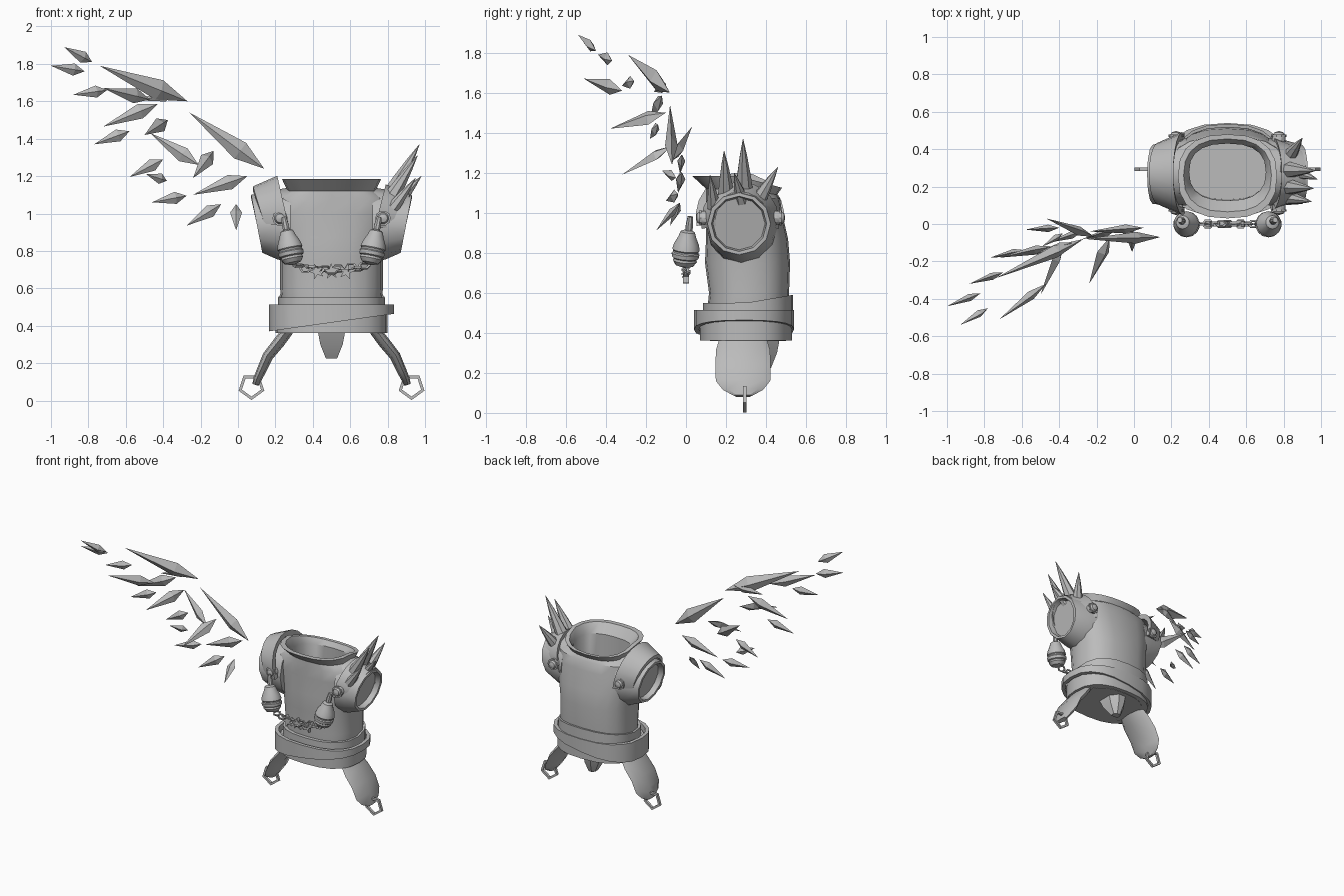
import bpy, bmesh
from math import sin, cos, pi, radians, copysign
from mathutils import Vector, Matrix

if "Cube" in bpy.data.objects:
    bpy.data.objects.remove(bpy.data.objects["Cube"])

grey = bpy.data.materials.new("plain grey")
grey.use_nodes = True
grey.diffuse_color = (0.5, 0.5, 0.5, 1)
grey.node_tree.nodes["Principled BSDF"].inputs["Base Color"].default_value = (0.5, 0.5, 0.5, 1)


def finish(name, bm, angle=35):
    """Turn a bmesh into a shaded object; edges over the angle stay sharp."""
    bmesh.ops.recalc_face_normals(bm, faces=bm.faces)
    for f in bm.faces:
        f.smooth = True
    for e in bm.edges:
        e.smooth = len(e.link_faces) == 2 and e.calc_face_angle(0) < radians(angle)
    me = bpy.data.meshes.new(name)
    bm.to_mesh(me)
    bm.free()
    me.materials.append(grey)
    ob = bpy.data.objects.new(name, me)
    bpy.context.collection.objects.link(ob)
    return ob


def loft(name, rings, closed=False, angle=35):
    """Skin a list of point loops, capped at the ends or closed on itself."""
    bm = bmesh.new()
    loops = [[bm.verts.new(p) for p in r] for r in rings]
    pairs = list(zip(loops, loops[1:]))
    if closed:
        pairs.append((loops[-1], loops[0]))
    else:
        bm.faces.new(loops[0])
        bm.faces.new(loops[-1])
    for a, b in pairs:
        n = len(a)
        for i in range(n):
            j = (i + 1) % n
            bm.faces.new((a[i], a[j], b[j], b[i]))
    return finish(name, bm, angle)


def oval(z, rx, front, back, tilt=0, n=20, power=0.8):
    """Rounded body section; tilt lowers the back."""
    pts = []
    for i in range(n):
        a = 2 * pi * i / n
        c, s = cos(a), sin(a)
        x = copysign(abs(c) ** power, c)
        y = copysign(abs(s) ** power, s)
        pts.append(Vector((0.5 + rx * x, (front + back) / 2 + (back - front) / 2 * y,
                           z - tilt * max(0, y))))
    return pts


def band(name, rx, front, back, low, high, thick=0.025):
    """Belt ring whose lower and upper edge heights depend on position."""
    rings = []
    for t, edge in ((0, low), (0, high), (thick, high), (thick, low)):
        ring = oval(0, rx - t, front + t, back - t)
        for p in ring:
            p.z = edge(p)
        rings.append(ring)
    return loft(name, rings, closed=True)


def lathe(name, profile, origin, axis, n=12):
    """Revolve (radius, height) pairs about an axis."""
    rot = Vector(axis).to_track_quat('Z', 'Y')
    rings = [[Vector(origin) + rot @ Vector((r * cos(2 * pi * i / n), r * sin(2 * pi * i / n), h))
              for i in range(n)] for r, h in profile]
    return loft(name, rings)


def link(name, center, radius, tube, sides, rot, stretch=1):
    """Angular chain link."""
    rings = []
    for i in range(sides):
        a = 2 * pi * i / sides
        ring = []
        for k in range(4):
            b = pi / 4 + pi / 2 * k
            r = radius + tube * cos(b)
            p = Vector((r * cos(a) * stretch, r * sin(a), tube * sin(b)))
            ring.append(Vector(center) + rot @ p)
        rings.append(ring)
    return loft(name, rings, closed=True)


def shard(name, tip, base):
    """Flattened crystal, widest near its base end."""
    tip, base = Vector(tip), Vector(base)
    d = base - tip
    r = 0.02 + 0.065 * d.length
    across = d.cross(Vector((0, 1, 0))).normalized()
    deep = d.cross(across).normalized()
    mid = tip + d * 0.68
    ring = [mid + across * r, mid + deep * r * 0.6, mid - across * r, mid - deep * r * 0.6]
    bm = bmesh.new()
    a, b = bm.verts.new(tip), bm.verts.new(base)
    vs = [bm.verts.new(p) for p in ring]
    for i in range(4):
        bm.faces.new((a, vs[i], vs[i - 1]))
        bm.faces.new((b, vs[i - 1], vs[i]))
    return finish(name, bm, 5)


# Torso shell with flared collar and hollow neck
loft("torso", [
    oval(0.36, 0.245, 0.12, 0.5), oval(0.45, 0.26, 0.1, 0.515), oval(0.6, 0.275, 0.115, 0.515),
    oval(0.75, 0.275, 0.095, 0.52), oval(0.87, 0.295, 0.1, 0.51), oval(1.0, 0.32, 0.1, 0.48),
    oval(1.08, 0.31, 0.1, 0.47, 0.01), oval(1.12, 0.235, 0.1, 0.455, 0.03),
    oval(1.185, 0.265, 0.03, 0.48, 0.06), oval(1.185, 0.235, 0.065, 0.455, 0.06),
    oval(1.12, 0.205, 0.125, 0.43, 0.03), oval(0.5, 0.21, 0.13, 0.45)])

# Layered belt
band("belt_main", 0.335, 0.04, 0.54, lambda p: 0.37 + 0.14 * (p.x - 0.165), lambda p: 0.513)
band("belt_lower", 0.3, 0.07, 0.53, lambda p: 0.362, lambda p: 0.48, 0.05)
band("belt_upper", 0.285, 0.085, 0.535, lambda p: 0.46,
     lambda p: 0.55 + 0.04 * max(0, (p.y - 0.3) / 0.235), 0.03)

# Tapered tail flap
loft("tail_flap", [[Vector((0.5 + sx * w, y + sy * t, z)) for sx, sy in
                    ((-1, -1), (1, -1), (1, 0.3), (0.4, 1), (-0.4, 1), (-1, 0.3))]
                   for z, w, y, t in ((0.38, 0.075, 0.38, 0.09), (0.3, 0.06, 0.39, 0.065),
                                      (0.225, 0.03, 0.4, 0.025))])

for side, label in ((-1, "right"), (1, "left")):
    def at(d, y, z):
        return Vector((0.5 + side * d, y, z))

    # Armhole sleeve with recessed opening
    rings = []
    for d, cy, cz, ry, rz, lean in (
            (0.22, 0.28, 0.94, 0.18, 0.2, 0), (0.3, 0.275, 0.94, 0.175, 0.185, 0.01),
            (0.4, 0.265, 0.945, 0.158, 0.155, 0.03), (0.4, 0.265, 0.945, 0.138, 0.138, 0.03),
            (0.36, 0.265, 0.945, 0.13, 0.13, 0.03)):
        angles = [2 * pi * i / 12 for i in range(12)]
        rings.append([at(d + lean * sin(a), cy + ry * cos(a), cz + rz * sin(a)) for a in angles])
    loft(label + "_sleeve", rings)

    # Shoulder strap arching from front to back
    size, cz = (1, 0.98) if side < 0 else (0.88, 0.96)
    rings = []
    for i in range(13):
        a = radians(-12 + 204 * i / 12)
        drift = 0.05 * (1 - sin(a))
        rings.append([at(d - drift, 0.27 - r * size * cos(a), cz + r * size * sin(a))
                      for d, r in ((0.29, 0.222), (0.42, 0.165), (0.42, 0.14), (0.29, 0.185))])
    loft(label + "_shoulder_strap", rings)

    # Strap studs and rings, front and back
    for end, y, out in (("front", 0.085, -1), ("back", 0.46, 1)):
        lathe(f"{label}_{end}_stud", ((0.036, -0.02), (0.036, 0.01), (0.024, 0.03), (0.005, 0.036)),
              at(0.275, y, 0.975), (0, out, 0), 10)
        link(f"{label}_{end}_stud_ring", at(0.275, y + out * 0.012, 0.975), 0.036, 0.008, 10,
             Matrix.Rotation(pi / 2, 3, 'X'))

    # Hanging egg charm with grooves
    axis = (side * 0.2, 0.1, 1)
    lathe(label + "_charm_neck", ((0.014, 0.07), (0.02, 0.12), (0.014, 0.17)), at(0.222, 0.005, 0.815), axis, 8)
    lathe(label + "_charm", ((0.02, 0.1), (0.036, 0.092), (0.045, 0.065), (0.062, 0.03), (0.069, 0),
                             (0.064, -0.006), (0.064, -0.014), (0.07, -0.02), (0.067, -0.04),
                             (0.058, -0.046), (0.06, -0.058), (0.045, -0.08), (0.01, -0.09)),
          at(0.222, 0, 0.815), axis, 14)

    # Hip plate: wide curved tongue
    path = [(0.235, 0.38, 0.115, 0.035), (0.285, 0.315, 0.135, 0.037), (0.345, 0.24, 0.138, 0.034),
            (0.38, 0.16, 0.136, 0.03), (0.4, 0.115, 0.1, 0.026), (0.41, 0.085, 0.045, 0.02)]
    rings = []
    for i, (d, z, w, t) in enumerate(path):
        p, q = path[max(i - 1, 0)], path[min(i + 1, len(path) - 1)]
        nrm = Vector((q[1] - p[1], p[0] - q[0])).normalized()
        rings.append([at(d + nrm.x * t * s, 0.285 + w * u, z + nrm.y * t * s) for u, s in
                      ((-1, 0), (-0.75, 0.7), (0, 1), (0.75, 0.7), (1, 0), (0.75, -0.5), (0, -0.7), (-0.75, -0.5))])
    loft(label + "_hip_plate", rings)

    # Five-sided ring at the hip plate's end
    turn = Matrix.Rotation(pi / 2, 3, 'X') @ Matrix.Rotation(-pi / 2, 3, 'Z')
    link(label + "_hip_ring", at(0.428, 0.293, 0.075), 0.063, 0.013, 5, turn)

# Chest chain: alternating links and small star spikes
for i in range(11):
    x = 0.325 + 0.035 * i
    z = 0.695 + 0.02 * abs(i - 5) / 5 + 0.006 * (-1) ** i
    rot = Matrix.Rotation(radians(20 + 75 * i), 3, 'X')
    link(f"chain_link_{i}", (x, 0, z), 0.021, 0.007, 6, rot, 1.3)
for i, x in enumerate((0.42, 0.5, 0.58)):
    pts = []
    for y in (-0.014, 0.014):
        pts.append([Vector((x + r * cos(a), y, 0.69 + r * sin(a))) for r, a in
                    ((0.045 if k % 2 else 0.018, pi * k / 5 + i) for k in range(10))])
    loft(f"chain_star_{i}", pts)

# Spikes on the left shoulder
spikes = [((0.81, 0.2, 1.07), (0.96, 0.19, 1.31), 0.045), ((0.8, 0.29, 1.07), (0.97, 0.285, 1.37), 0.05),
          ((0.83, 0.36, 1.06), (0.9, 0.46, 1.23), 0.04), ((0.83, 0.14, 1.03), (0.95, 0.12, 1.19), 0.035),
          ((0.86, 0.28, 1.06), (0.98, 0.24, 1.2), 0.035)]
for i, (base, tip, r) in enumerate(spikes):
    axis = Vector(tip) - Vector(base)
    h = axis.length
    lathe(f"shoulder_spike_{i}", ((r, 0), (r * 0.75, h * 0.35), (r * 0.4, h * 0.7), (0.001, h)), base, axis, 7)

# Floating wing of crystal shards: tip and base points
wing = [
    ((-.26, -.08, 1.54), (.14, -.07, 1.24)), ((-.74, -.29, 1.79), (-.27, -.08, 1.6)),
    ((-.93, -.54, 1.89), (-.78, -.45, 1.81)), ((-1, -.44, 1.79), (-.82, -.37, 1.76)),
    ((-.88, -.32, 1.635), (-.7, -.26, 1.66)), ((-.72, -.51, 1.67), (-.47, -.32, 1.61)),
    ((-.53, -.16, 1.605), (-.33, -.1, 1.645)), ((-.72, -.18, 1.465), (-.43, -.12, 1.585)),
    ((-.77, -.18, 1.37), (-.58, -.14, 1.44)), ((-.5, -.38, 1.42), (-.375, -.1, 1.5)),
    ((-.47, .03, 1.43), (-.21, -.07, 1.26)), ((-.24, -.32, 1.19), (-.13, -.07, 1.335)),
    ((-.58, -.03, 1.195), (-.4, -.02, 1.29)), ((-.49, -.12, 1.21), (-.38, -.05, 1.175)),
    ((-.46, -.1, 1.06), (-.275, -.04, 1.095)), ((-.24, -.04, 1.1), (.05, -.02, 1.2)),
    ((-.275, -.08, .935), (-.09, -.03, 1.05)), ((-.01, -.15, .91), (-.01, -.03, 1.05))]
for i, (tip, base) in enumerate(wing):
    shard(f"wing_shard_{i}", tip, base)
